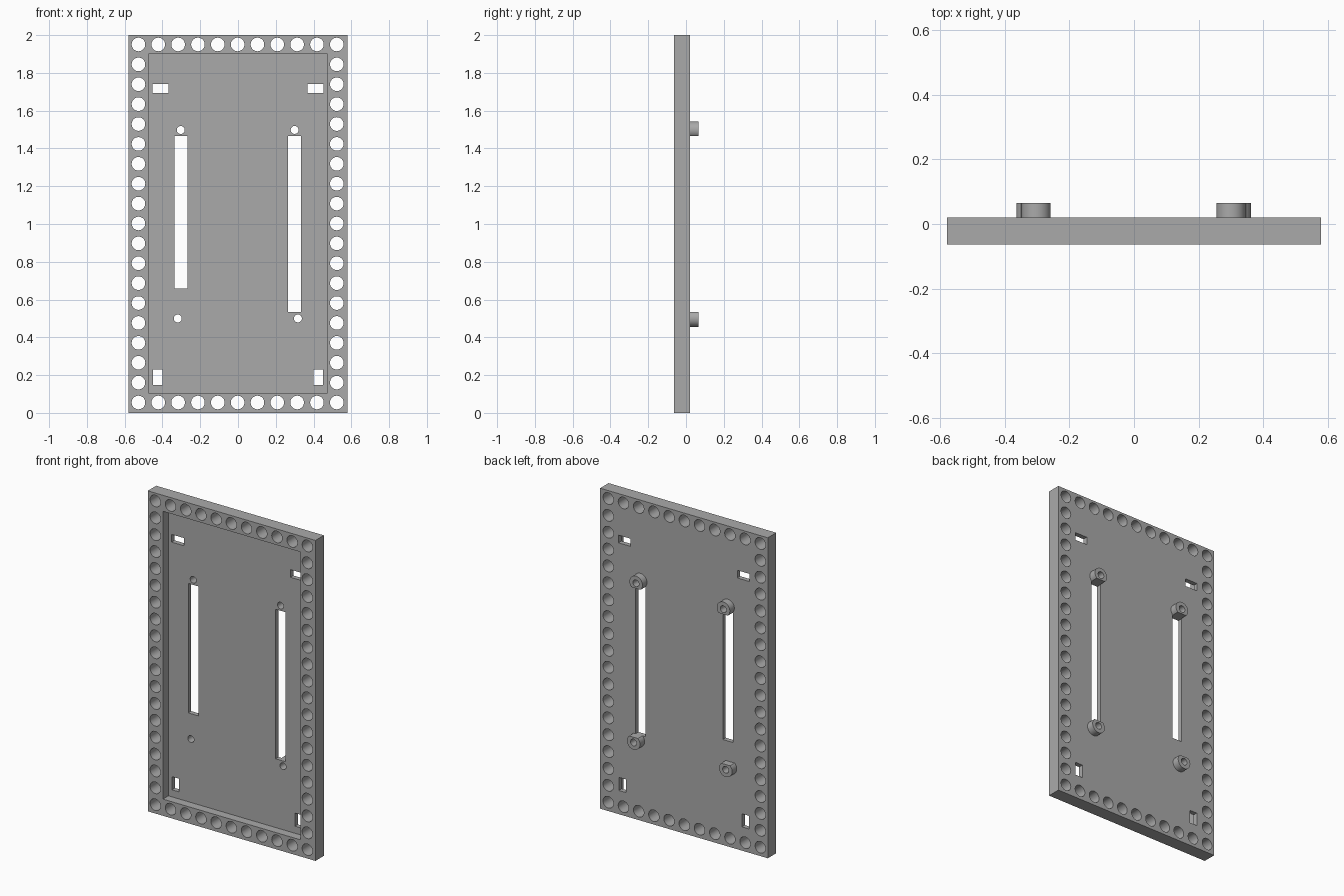
import bpy, bmesh, math
from mathutils import Matrix, Vector

cube = bpy.data.objects.get("Cube")
if cube:
    bpy.data.objects.remove(cube, do_unlink=True)

grey = bpy.data.materials.new("plain grey")
grey.use_nodes = True
colour = (0.4, 0.4, 0.4, 1)
grey.diffuse_color = colour
grey.node_tree.nodes["Principled BSDF"].inputs["Base Color"].default_value = colour

FRONT, FLOOR, BACK, POST_END = -0.063, -0.009, 0.02, 0.065
PEG_R, BORE_R, POST_R = 0.036, 0.021, 0.045
THROUGH = (-0.2, 0.2)


def add_box(bm, x, y, z):
    """Box from (low, high) ranges."""
    mid = Vector([(a + b) / 2 for a, b in (x, y, z)])
    size = Matrix.Diagonal((x[1] - x[0], y[1] - y[0], z[1] - z[0], 1))
    bmesh.ops.create_cube(bm, size=1, matrix=Matrix.Translation(mid) @ size)


def add_cylinder(bm, x, z, radius, y):
    """Cylinder along y."""
    place = Matrix.Translation((x, sum(y) / 2, z)) @ Matrix.Rotation(math.pi / 2, 4, "X")
    bmesh.ops.create_cone(bm, cap_ends=True, segments=48, radius1=radius,
                          radius2=radius, depth=y[1] - y[0], matrix=place)


def make_object(name, bm):
    bmesh.ops.recalc_face_normals(bm, faces=bm.faces)
    mesh = bpy.data.meshes.new(name)
    bm.to_mesh(mesh)
    bm.free()
    mesh.materials.append(grey)
    obj = bpy.data.objects.new(name, mesh)
    bpy.context.collection.objects.link(obj)
    return obj


def cut(obj, cutter):
    mod = obj.modifiers.new("cut", "BOOLEAN")
    mod.operation, mod.solver, mod.object = "DIFFERENCE", "EXACT", cutter
    bpy.context.view_layer.objects.active = obj
    bpy.ops.object.modifier_apply(modifier=mod.name)


# Plate with its shallow front tray
bm = bmesh.new()
add_box(bm, (-0.579, 0.579), (FRONT, BACK), (0, 2))
plate = make_object("mounting_plate", bm)
bm = bmesh.new()
add_box(bm, (-0.474, 0.474), (-0.2, FLOOR), (0.104, 1.9))
tray_cutter = make_object("tray_cutter", bm)

# Row of round holes around the rim
bm = bmesh.new()
cols, rows = 11, 19
for i in range(cols):
    for j in range(rows):
        if i in (0, cols - 1) or j in (0, rows - 1):
            add_cylinder(bm, -0.527 + i * 0.105, 0.055 + j * 0.1053, PEG_R, THROUGH)

# Long slots, corner windows and post bores
add_box(bm, (-0.337, -0.268), THROUGH, (0.658, 1.466))
add_box(bm, (0.266, 0.334), THROUGH, (0.533, 1.466))
for side in (-1, 1):
    add_box(bm, sorted((side * 0.452, side * 0.368)), THROUGH, (1.693, 1.741))
    add_box(bm, sorted((side * 0.45, side * 0.4)), THROUGH, (0.148, 0.23))
posts = {
    "upper_right_post": (-0.303, 1.498, 1.466, -1),
    "upper_left_post": (0.3, 1.498, 1.466, -1),
    "lower_right_post": (-0.319, 0.5, 0.533, 1),
    "lower_left_post": (0.317, 0.5, 0.533, 1),
}
for x, z, flat, direction in posts.values():
    add_cylinder(bm, x, z, BORE_R, THROUGH)
hole_cutter = make_object("hole_cutter", bm)

cut(plate, tray_cutter)
cut(plate, hole_cutter)
parts = [plate]

# Posts on the back, each with a flat facing the slot
for name, (x, z, flat, direction) in posts.items():
    bm = bmesh.new()
    add_cylinder(bm, x, z, POST_R, (BACK, POST_END))
    bmesh.ops.bisect_plane(bm, geom=bm.verts[:] + bm.edges[:] + bm.faces[:],
                           plane_co=(0, 0, flat), plane_no=(0, 0, direction),
                           clear_outer=True)
    bmesh.ops.holes_fill(bm, edges=bm.edges[:], sides=0)
    post = make_object(name, bm)
    cut(post, hole_cutter)
    parts.append(post)

for cutter in (tray_cutter, hole_cutter):
    bpy.data.objects.remove(cutter, do_unlink=True)

# Smooth round walls, crisp edges
bpy.ops.object.select_all(action="DESELECT")
for obj in parts:
    obj.select_set(True)
bpy.context.view_layer.objects.active = plate
bpy.ops.object.shade_smooth_by_angle(angle=math.radians(30))
